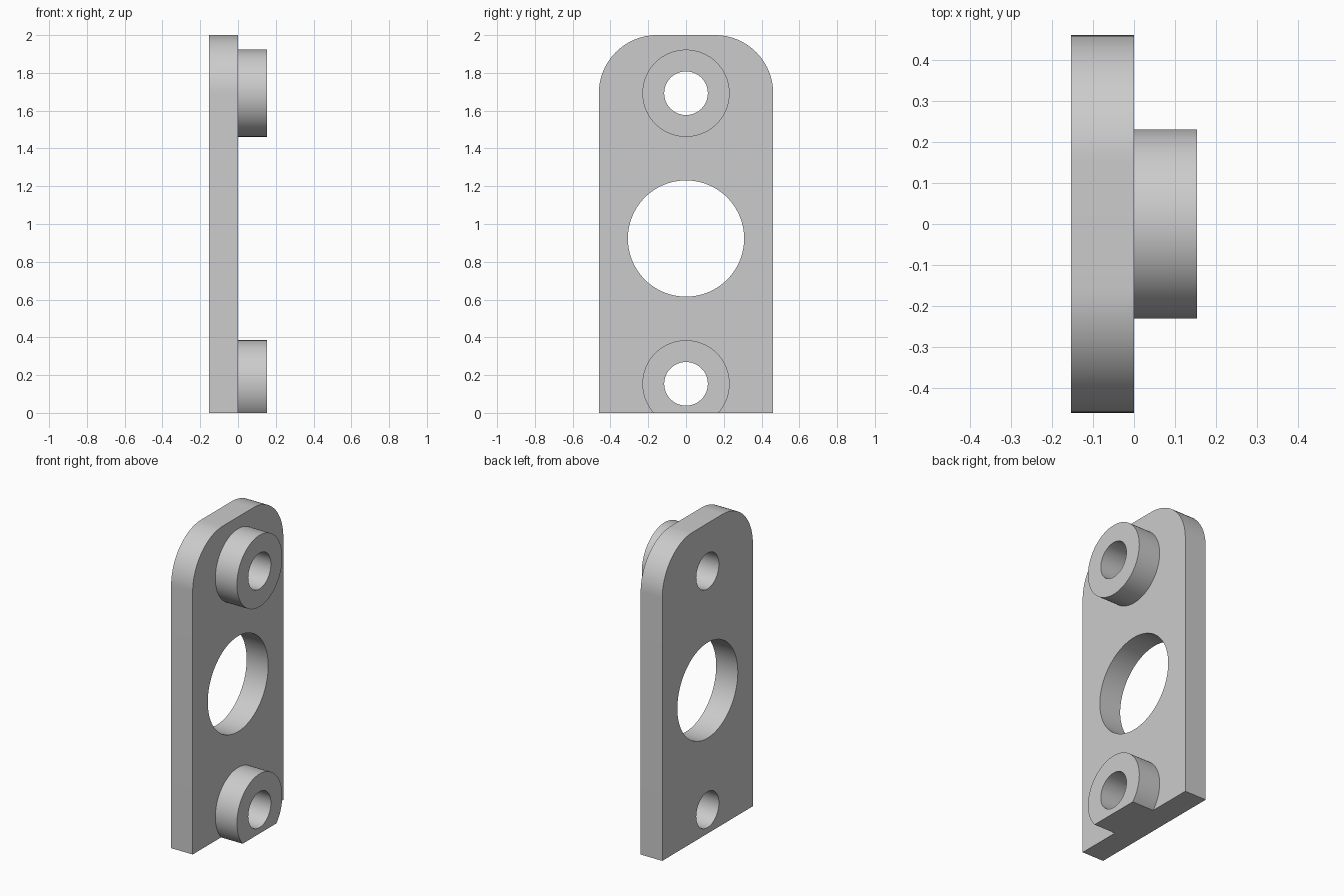
import bpy
import bmesh
from math import asin, cos, pi, radians, sin

cube = bpy.data.objects.get("Cube")
if cube:
    bpy.data.objects.remove(cube, do_unlink=True)

U = 2 / 13            # plate thickness, the base unit of all sizes
HALF_WIDTH = 3 * U
HEIGHT = 13 * U
LOW_Z, MID_Z, TOP_Z = U, 6 * U, 11 * U
HOLE_R, BOSS_R, WINDOW_R, CORNER_R = 0.75 * U, 1.5 * U, 2 * U, 2 * U

grey = bpy.data.materials.new("light grey")
grey.use_nodes = True
colour = (0.6, 0.6, 0.6, 1)
grey.diffuse_color = colour
grey.node_tree.nodes["Principled BSDF"].inputs["Base Color"].default_value = colour


def arc(y, z, r, start, end, steps):
    """Points in the YZ plane along an arc, both ends included."""
    angles = [start + (end - start) * i / steps for i in range(steps + 1)]
    return [(y + r * cos(a), z + r * sin(a)) for a in angles]


def circle(z, r):
    return arc(0, z, r, 0, 2 * pi, 96)[:-1]


def slab(name, loops, x0, x1, keep_back=True):
    """Fill an outline with holes and extrude it along x."""
    bm = bmesh.new()
    for loop in loops:
        verts = [bm.verts.new((x0, y, z)) for y, z in loop]
        for a, b in zip(verts, verts[1:] + verts[:1]):
            bm.edges.new((a, b))
    bmesh.ops.triangle_fill(bm, use_beauty=True, edges=bm.edges[:], normal=(1, 0, 0))
    back = bm.faces[:]
    result = bmesh.ops.extrude_face_region(bm, geom=back, use_keep_orig=True)
    moved = [g for g in result["geom"] if isinstance(g, bmesh.types.BMVert)]
    bmesh.ops.translate(bm, verts=moved, vec=(x1 - x0, 0, 0))
    bmesh.ops.recalc_face_normals(bm, faces=bm.faces[:])
    if not keep_back:
        hidden = [f for f in bm.faces if all(abs(v.co.x - x0) < 1e-5 for v in f.verts)]
        bmesh.ops.delete(bm, geom=hidden, context="FACES_ONLY")
    mesh = bpy.data.meshes.new(name)
    bm.to_mesh(mesh)
    bm.free()
    mesh.materials.append(grey)
    obj = bpy.data.objects.new(name, mesh)
    bpy.context.collection.objects.link(obj)
    bpy.ops.object.select_all(action="DESELECT")
    obj.select_set(True)
    bpy.context.view_layer.objects.active = obj
    bpy.ops.object.shade_smooth_by_angle(angle=radians(30))
    return obj


# Plate: square foot, rounded top corners, two bolt holes and a window
corner_y, corner_z = HALF_WIDTH - CORNER_R, HEIGHT - CORNER_R
outline = [(-HALF_WIDTH, 0), (HALF_WIDTH, 0)]
outline += arc(corner_y, corner_z, CORNER_R, 0, pi / 2, 24)
outline += arc(-corner_y, corner_z, CORNER_R, pi / 2, pi, 24)
slab("plate", [outline, circle(LOW_Z, HOLE_R), circle(MID_Z, WINDOW_R),
               circle(TOP_Z, HOLE_R)], -U, 0)

# Upper boss: full ring
slab("upper_boss", [circle(TOP_Z, BOSS_R), circle(TOP_Z, HOLE_R)], 0, U, False)

# Lower boss: ring cut flat at the foot of the plate
cut = asin(LOW_Z / BOSS_R)
flat_ring = arc(0, LOW_Z, BOSS_R, -cut, pi + cut, 72)
slab("lower_boss", [flat_ring, circle(LOW_Z, HOLE_R)], 0, U, False)
